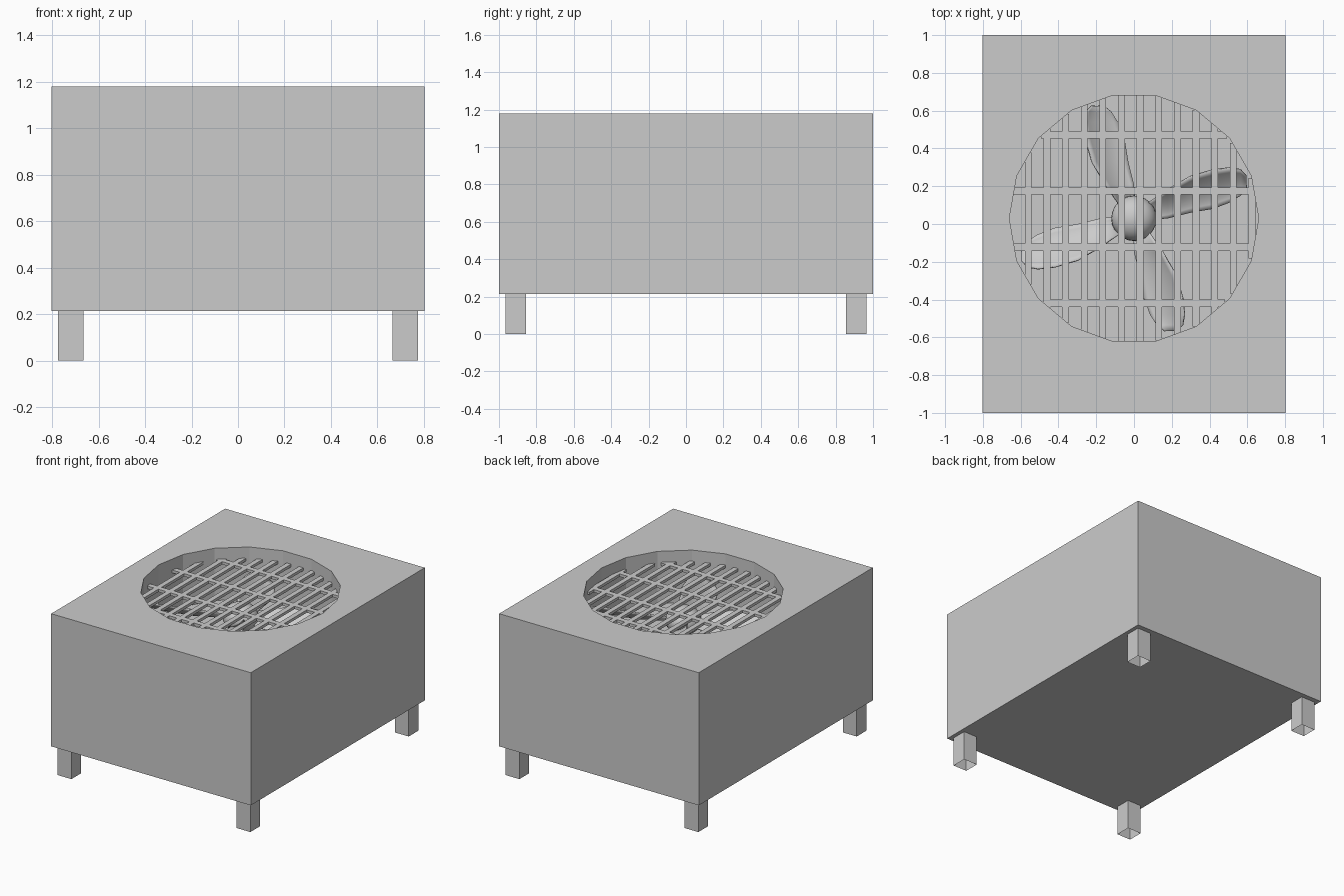
import bpy
import bmesh
import math
from mathutils import Matrix, Vector

start_cube = bpy.data.objects.get("Cube")
if start_cube:
    bpy.data.objects.remove(start_cube, do_unlink=True)

grey = bpy.data.materials.new("plain grey")
grey.use_nodes = True
COLOUR = (0.6, 0.6, 0.6, 1)
grey.diffuse_color = COLOUR
grey.node_tree.nodes["Principled BSDF"].inputs["Base Color"].default_value = COLOUR

HALF_X, HALF_Y = 0.803, 1.0
BASE, TOP = 0.215, 1.18
RADIUS, SIDES = 0.66, 18
WELL_FLOOR = 0.8
CENTRE = Vector((0, 0.03, 0))


def finish(bm, name, smooth=False):
    mesh = bpy.data.meshes.new(name)
    bm.to_mesh(mesh)
    bm.free()
    mesh.materials.append(grey)
    for poly in mesh.polygons:
        poly.use_smooth = smooth
    obj = bpy.data.objects.new(name, mesh)
    bpy.context.collection.objects.link(obj)
    return obj


def add_box(bm, centre, size):
    matrix = Matrix.Translation(centre) @ Matrix.Diagonal((*size, 1))
    return bmesh.ops.create_cube(bm, size=1, matrix=matrix)["verts"]


def ring(bm, points, z):
    return [bm.verts.new((x, y, z)) for x, y in points]


def wall(bm, lower, upper):
    n = len(lower)
    for i in range(n):
        j = (i + 1) % n
        bm.faces.new((lower[i], lower[j], upper[j], upper[i]))


# Casing: closed box with a faceted round well sunk into its top
bm = bmesh.new()
corners = [(-HALF_X, -HALF_Y), (HALF_X, -HALF_Y), (HALF_X, HALF_Y), (-HALF_X, HALF_Y)]
circle = [(RADIUS * math.cos(a), CENTRE.y + RADIUS * math.sin(a))
          for a in (math.tau * i / SIDES for i in range(SIDES))]
box_low, box_high = ring(bm, corners, BASE), ring(bm, corners, TOP)
well_low, well_high = ring(bm, circle, WELL_FLOOR), ring(bm, circle, TOP)
wall(bm, box_low, box_high)
wall(bm, well_high, well_low)
bm.faces.new(box_low[::-1])
bm.faces.new(well_low)
rim = [bm.edges.get((loop[i - 1], loop[i]))
       for loop in (box_high, well_high) for i in range(len(loop))]
bmesh.ops.triangle_fill(bm, edges=rim, use_beauty=True, normal=(0, 0, 1))
bmesh.ops.recalc_face_normals(bm, faces=bm.faces[:])
finish(bm, "casing")

# Legs: square tubes, open at the ends
for side, sx in (("right", -1), ("left", 1)):
    for end, sy in (("front", -1), ("back", 1)):
        bm = bmesh.new()
        add_box(bm, (sx * 0.72, sy * 0.91, BASE / 2), (0.11, 0.11, BASE))
        caps = [f for f in bm.faces if abs(f.normal.z) > 0.5]
        bmesh.ops.delete(bm, geom=caps, context="FACES_ONLY")
        finish(bm, f"{end}_{side}_leg")

# Guard: crossing flat bars cut to the length of the opening
GUARD_Z, GUARD_THICK = 1.09, 0.02
bm = bmesh.new()
for i in range(13):
    x = -0.56 + i * 0.0987
    if abs(x) < RADIUS:
        length = 2 * math.sqrt(RADIUS ** 2 - x ** 2)
        add_box(bm, (x, CENTRE.y, GUARD_Z), (0.036, length, GUARD_THICK))
for i in range(4):
    y = -0.42 + i * 0.297
    length = 2 * math.sqrt(RADIUS ** 2 - (y - CENTRE.y) ** 2)
    add_box(bm, (0, y, GUARD_Z), (length, 0.038, GUARD_THICK))
finish(bm, "guard_grille")

# Fan hub
FAN_Z = 0.98
bm = bmesh.new()
bmesh.ops.create_uvsphere(
    bm, u_segments=24, v_segments=14, radius=0.12,
    matrix=Matrix.Translation((0, CENTRE.y, FAN_Z)) @ Matrix.Diagonal((1, 1, 0.82, 1)))
finish(bm, "fan_hub", smooth=True)

# Fan blades: cupped sheets; each station is radius, low edge y, high edge y
stations = [(0.08, -0.01, 0.08), (0.18, 0.0, 0.15), (0.3, 0.03, 0.22), (0.42, 0.05, 0.255),
            (0.51, 0.085, 0.265), (0.565, 0.12, 0.255), (0.595, 0.16, 0.22)]
ACROSS = 8
for k in range(4):
    bm = bmesh.new()
    rows = []
    for x, low, high in stations:
        row = []
        for j in range(ACROSS + 1):
            u = j / ACROSS
            row.append(bm.verts.new((x, low + (high - low) * u,
                                     (high - low) * (0.6 * u ** 1.8 - 0.25))))
        rows.append(row)
    for a, b in zip(rows, rows[1:]):
        for j in range(ACROSS):
            bm.faces.new((a[j], b[j], b[j + 1], a[j + 1]))
    turn = Matrix.Rotation(k * math.pi / 2, 4, "Z")
    bm.transform(Matrix.Translation((0, CENTRE.y, FAN_Z)) @ turn)
    blade = finish(bm, f"fan_blade_{k + 1}", smooth=True)
    solid = blade.modifiers.new("thickness", "SOLIDIFY")
    solid.thickness = 0.008
